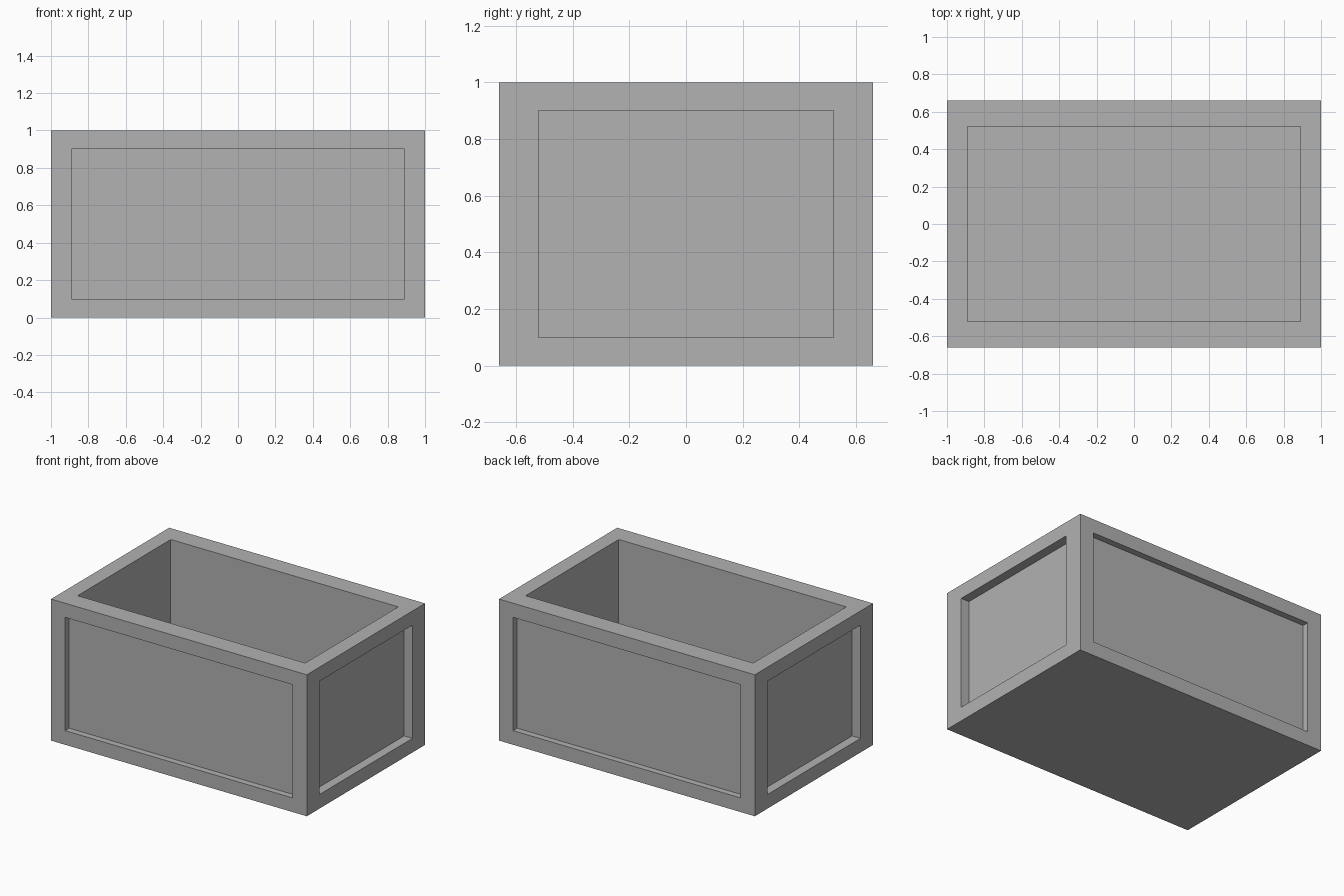
import bpy
import bmesh
from mathutils import Vector

cube = bpy.data.objects.get("Cube")
if cube:
    bpy.data.objects.remove(cube, do_unlink=True)

# Plain grey material
grey = bpy.data.materials.new("plain grey")
grey.use_nodes = True
colour = (0.445, 0.445, 0.445, 1)
grey.diffuse_color = colour
grey.node_tree.nodes["Principled BSDF"].inputs["Base Color"].default_value = colour

OUTER = Vector((1.0, 0.66, 0.5))    # half sizes of the box
INNER = Vector((0.89, 0.52, 0.4))   # half sizes of the openings and panels
SIDE_DEPTH = 0.065
FRONT_DEPTH = 0.045
CAVITY_DEPTH = 0.9


def recess(bm, face, depth):
    """Inset a face to the inner frame size and sink it."""
    normal = face.normal.copy()
    bmesh.ops.inset_individual(bm, faces=[face], thickness=0.02)
    rim = bmesh.ops.extrude_discrete_faces(bm, faces=[face])["faces"][0]
    # the inset ring is shared with the new walls, so shape both loops
    ring = {v for v in rim.verts}
    for v in list(ring):
        ring.update(e.other_vert(v) for e in v.link_edges)
    for v in ring:
        for i in range(3):
            if abs(normal[i]) < 0.5:
                v.co[i] = INNER[i] if v.co[i] > 0 else -INNER[i]
    for v in rim.verts:
        v.co -= normal * depth


# Box body with four sunken side panels and an open top
bm = bmesh.new()
bmesh.ops.create_cube(bm, size=2)
bmesh.ops.scale(bm, vec=OUTER, verts=bm.verts)
bm.normal_update()
for face in list(bm.faces):
    n = face.normal
    if n.z < -0.5:
        continue
    depth = CAVITY_DEPTH if n.z > 0.5 else SIDE_DEPTH if abs(n.x) > 0.5 else FRONT_DEPTH
    recess(bm, face, depth)
bmesh.ops.translate(bm, vec=(0, 0, OUTER.z), verts=bm.verts)
bmesh.ops.recalc_face_normals(bm, faces=bm.faces)

mesh = bpy.data.meshes.new("open_box")
bm.to_mesh(mesh)
bm.free()
mesh.materials.append(grey)
box = bpy.data.objects.new("open_box", mesh)
bpy.context.collection.objects.link(box)
